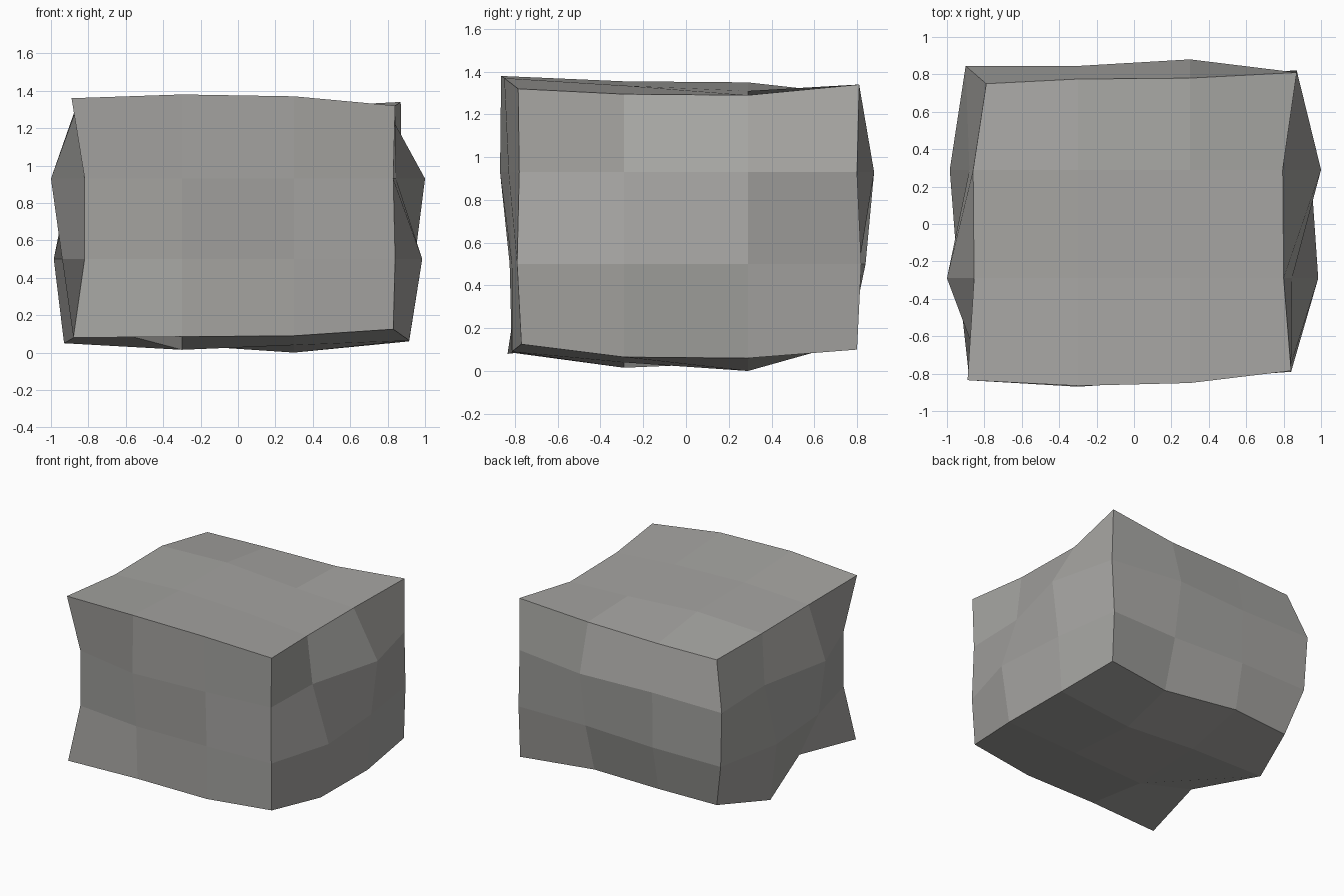
import bpy, bmesh

if "Cube" in bpy.data.objects:
    bpy.data.objects.remove(bpy.data.objects["Cube"])

# Rough boulder block: a cube cut 3 x 3 x 3, each side pushed in or out by a small depth grid.
# left/right: rows go up, columns front to back
left = [(-.88, -.775, -.93, -.78), (-.82, -.94, -.985, -.88),
        (-.82, -1.0, -.88, -.90), (-.89, -.855, -.86, -.79)]
right = [(.83, .915, .915, .87), (.84, .985, .945, .87),
         (.83, .845, 1.0, .875), (.84, .80, .795, .87)]
# front/back: rows go up, columns left to right
front = [(-.835, -.81, -.815, -.77), (-.77, -.825, -.815, -.79),
         (-.77, -.87, -.83, -.78), (-.835, -.865, -.85, -.785)]
back = [(.735, .767, .70, .80), (.83, .84, .81, .82),
        (.845, .845, .88, .80), (.75, .775, .78, .81)]
# bottom/top: rows front to back, columns left to right
bottom = [(.08, .085, .09, .125), (.14, .015, .04, .065),
          (.05, .04, 0, .06), (.14, .15, .115, .10)]
top = [(1.36, 1.38, 1.37, 1.32), (1.33, 1.355, 1.335, 1.295),
       (1.33, 1.35, 1.31, 1.29), (1.28, 1.285, 1.295, 1.34)]


def place(n, low, high, inner, row, col):
    """Coordinate along one axis for grid index n."""
    if n == 0:
        return low[row][col]
    if n == 3:
        return high[row][col]
    return inner[n - 1]


bm = bmesh.new()
bmesh.ops.create_cube(bm, size=3)
bmesh.ops.subdivide_edges(bm, edges=bm.edges[:], cuts=2, use_grid_fill=True)
for v in bm.verts:
    i, j, k = (round(c + 1.5) for c in v.co)
    v.co = (place(i, left, right, (-.3, .3), k, j),
            place(j, front, back, (-.29, .29), k, i),
            place(k, bottom, top, (.5, .93), j, i))
bmesh.ops.recalc_face_normals(bm, faces=bm.faces[:])
mesh = bpy.data.meshes.new("stone_block")
bm.to_mesh(mesh)
bm.free()

# Single warm grey
grey = bpy.data.materials.new("stone grey")
grey.diffuse_color = (.38, .375, .36, 1)
grey.use_nodes = True
grey.node_tree.nodes["Principled BSDF"].inputs["Base Color"].default_value = grey.diffuse_color
mesh.materials.append(grey)
block = bpy.data.objects.new("stone_block", mesh)
bpy.context.collection.objects.link(block)
